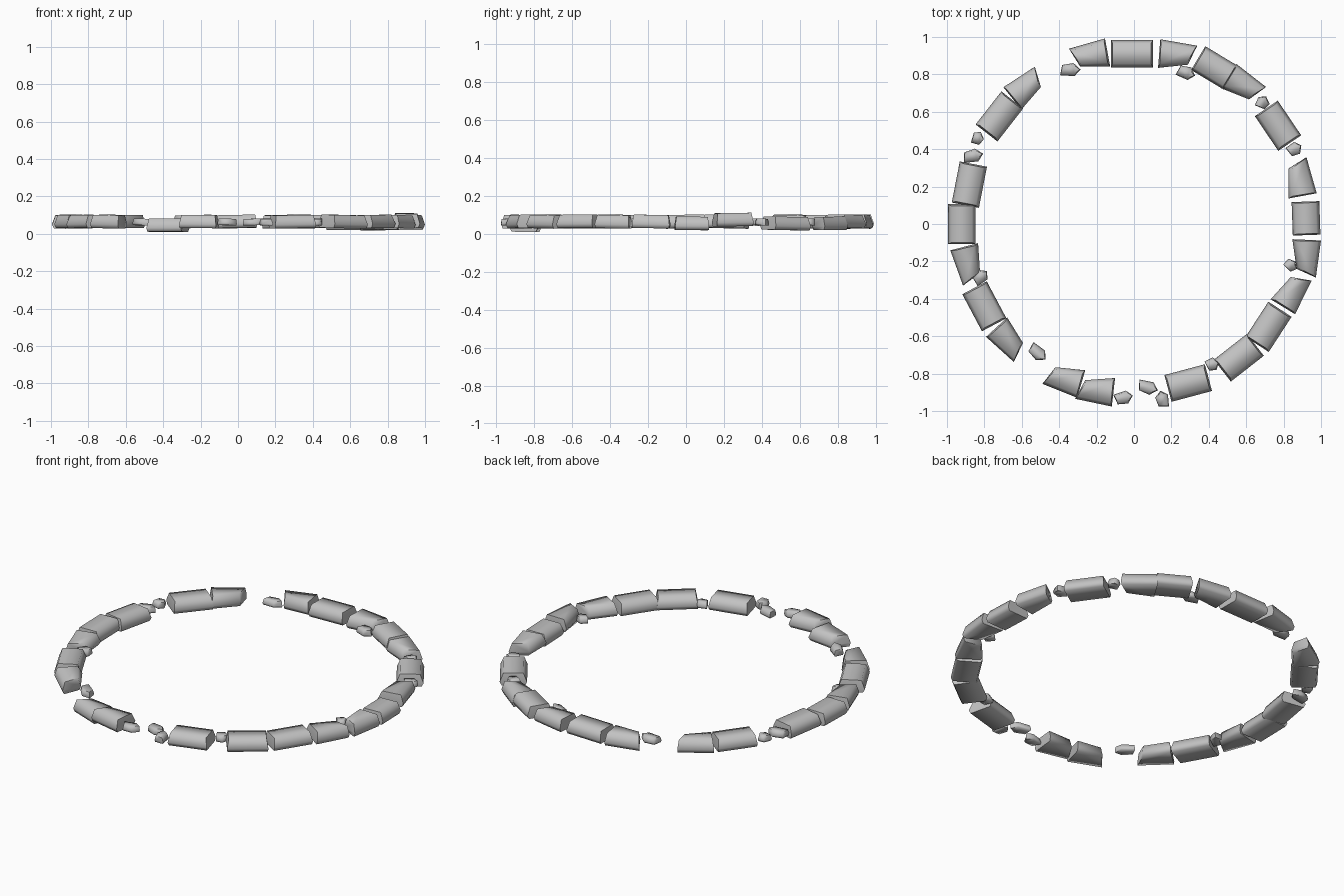
import bpy, bmesh, math, random
from mathutils import Matrix, Vector

cube = bpy.data.objects.get("Cube")
if cube:
    bpy.data.objects.remove(cube, do_unlink=True)

random.seed(4)

grey = bpy.data.materials.new("stone_grey")
grey.use_nodes = True
colour = (0.54, 0.54, 0.54, 1)
grey.diffuse_color = colour
grey.node_tree.nodes["Principled BSDF"].inputs["Base Color"].default_value = colour

# Footprints: u runs along the ring, v points outwards
BLOCK = [(-.112, -.074), (.112, -.074), (.112, .074), (-.112, .074)]
WEDGE = [(-.088, -.09), (.067, -.048), (.1, .06), (-.1, .063)]
PEBBLE = [(-.05, -.03), (.02, -.035), (.05, 0), (.015, .035), (-.04, .025)]

# Cross-section: level, scale along u, scale along v
SECTION = [(0, .98, .86), (.3, 1, 1), (1, .92, .74)]


def stone(name, outline, x, y, heading, z, height, length=1.0, tilt=1.5):
    """Stone rounded across the ring, with nearly upright cut ends."""
    turn = Matrix.Rotation(math.radians(heading), 4, 'Z')
    outward = turn @ Vector((0, 1, 0))
    side = 1 if outward.x * x + outward.y * y > 0 else -1
    bm = bmesh.new()
    rings = []
    for level, along, across in SECTION:
        rings.append([bm.verts.new((u * length * along, v * side * across, level * height))
                      for u, v in outline])
    bm.faces.new(rings[0])
    bm.faces.new(rings[-1])
    count = len(outline)
    for low, high in zip(rings, rings[1:]):
        for i in range(count):
            j = (i + 1) % count
            bm.faces.new((low[i], low[j], high[j], high[i]))
    bmesh.ops.recalc_face_normals(bm, faces=bm.faces)
    lean = Matrix.Rotation(math.radians(random.uniform(-tilt, tilt)), 4, 'X')
    lean = lean @ Matrix.Rotation(math.radians(random.uniform(-tilt, tilt)), 4, 'Y')
    bm.transform(Matrix.Translation((x, y, z)) @ turn @ lean)
    mesh = bpy.data.meshes.new(name)
    bm.to_mesh(mesh)
    bm.free()
    mesh.materials.append(grey)
    obj = bpy.data.objects.new(name, mesh)
    bpy.context.collection.objects.link(obj)
    return obj


# Long blocks: x, y, heading, base height, length
blocks = [
    (-.01, .91, 0, .03, 1), (.77, .525, -56, .02, 1), (.72, -.55, 57, .03, 1),
    (.56, -.715, 38, .03, 1), (.29, -.85, 15, .03, 1), (-.8, -.44, -62, .03, 1),
    (-.92, 0, 90, .03, .95), (-.88, .21, 79, .03, 1), (-.72, .575, 52, .03, 1),
    (.43, .835, -31, .03, .9), (.92, .03, 92, .02, .8),
]

# Wedge stones, narrowing along the heading: x, y, heading, base height
wedges = [
    (-.235, .905, 195, .03), (.23, .91, -9, .03), (.59, .745, -37, .02),
    (.89, .245, 105, .04), (.925, -.18, -97, .03), (.85, -.365, 63, .03),
    (-.205, -.895, 169, .03), (-.375, -.835, 159, .01), (-.675, -.625, -43, .03),
    (-.89, -.215, -71, .03), (-.58, .735, 34, .03),
]

# Small filler pebbles: x, y, heading, length
pebbles = [
    (-.34, .825, 0, 1.1), (.28, .81, -20, 1), (.69, .65, 60, .7),
    (.86, .4, 30, .8), (.84, -.22, 40, .6), (.42, -.75, 20, .7),
    (.15, -.935, 100, .9), (.075, -.875, -15, 1.1), (-.055, -.93, 15, 1),
    (-.515, -.69, -40, 1.1), (-.82, -.28, 40, .9), (-.86, .365, 10, 1.1),
    (-.835, .46, -10, .65),
]

stones = []
for x, y, heading, z, length in blocks:
    stones.append(stone("block_stone", BLOCK, x, y, heading, z, .07, length))
for x, y, heading, z in wedges:
    stones.append(stone("wedge_stone", WEDGE, x, y, heading, z, .07))
for x, y, heading, length in pebbles:
    stones.append(stone("pebble", PEBBLE, x, y, heading, .045, .035, length, 4))

# Soft across the ring, crisp at the cut ends
bpy.ops.object.select_all(action='DESELECT')
for obj in stones:
    obj.select_set(True)
bpy.context.view_layer.objects.active = stones[0]
bpy.ops.object.shade_smooth_by_angle(angle=math.radians(74))
